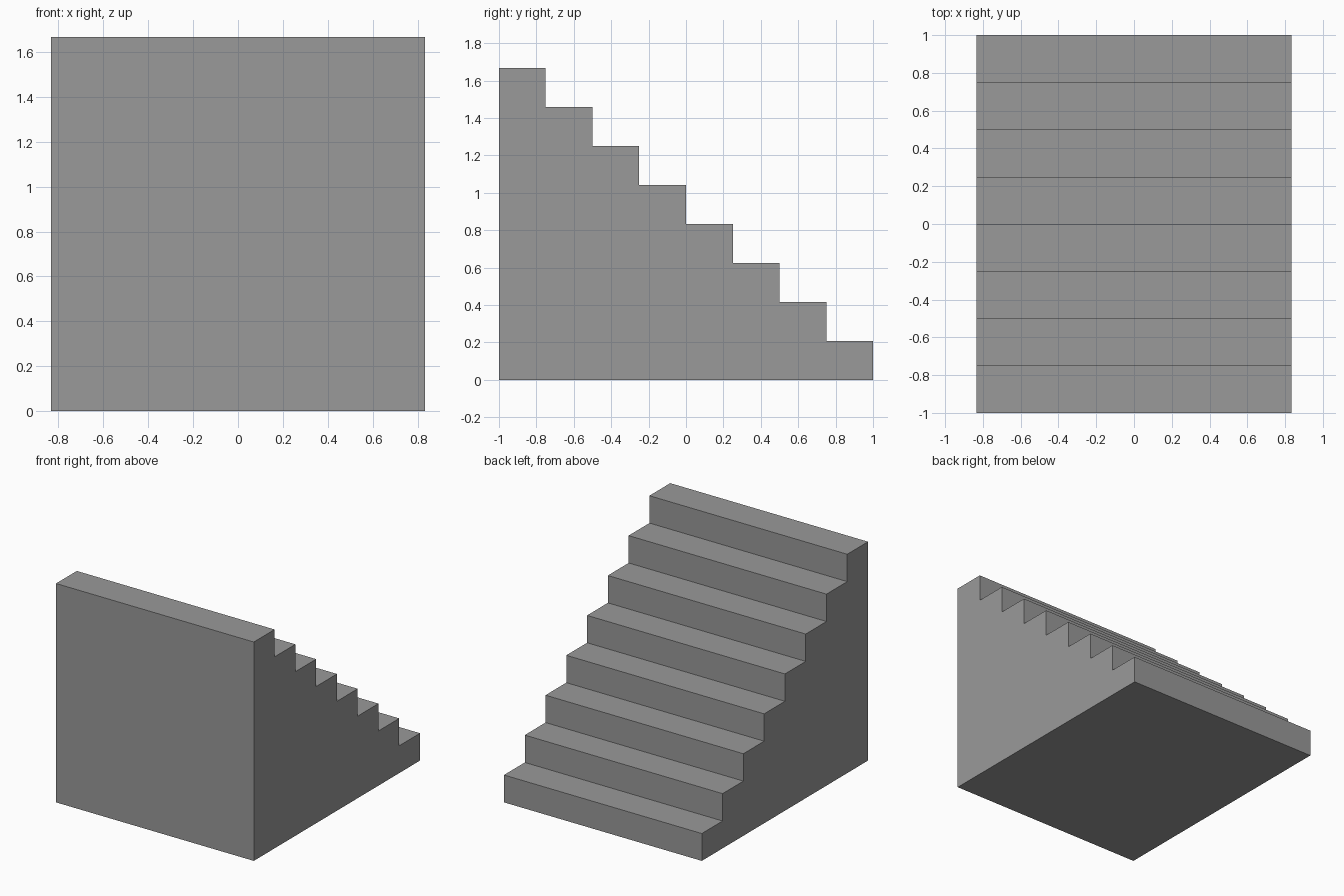
import bpy
import bmesh

STEPS = 8
WIDTH = 5 / 3
DEPTH = 2.0
HEIGHT = 5 / 3

if "Cube" in bpy.data.objects:
    bpy.data.objects.remove(bpy.data.objects["Cube"], do_unlink=True)

# Plain grey material
grey = bpy.data.materials.new("stone_grey")
grey.use_nodes = True
colour = (0.32, 0.32, 0.32, 1)
grey.diffuse_color = colour
grey.node_tree.nodes["Principled BSDF"].inputs["Base Color"].default_value = colour

# Stepped side profile: base line, then treads and risers up towards the front
run, rise = DEPTH / STEPS, HEIGHT / STEPS
profile = [(-DEPTH / 2, 0), (DEPTH / 2, 0)]
for i in range(STEPS):
    y, z = DEPTH / 2 - i * run, (i + 1) * rise
    profile += [(y, z), (y - run, z)]

# Solid staircase: extrude the profile across the width
bm = bmesh.new()
side = bm.faces.new([bm.verts.new((-WIDTH / 2, y, z)) for y, z in profile])
extruded = bmesh.ops.extrude_face_region(bm, geom=[side], use_keep_orig=True)
moved = [v for v in extruded["geom"] if isinstance(v, bmesh.types.BMVert)]
bmesh.ops.translate(bm, vec=(WIDTH, 0, 0), verts=moved)
bmesh.ops.recalc_face_normals(bm, faces=bm.faces)

mesh = bpy.data.meshes.new("staircase")
bm.to_mesh(mesh)
bm.free()
mesh.materials.append(grey)
staircase = bpy.data.objects.new("staircase", mesh)
bpy.context.collection.objects.link(staircase)
